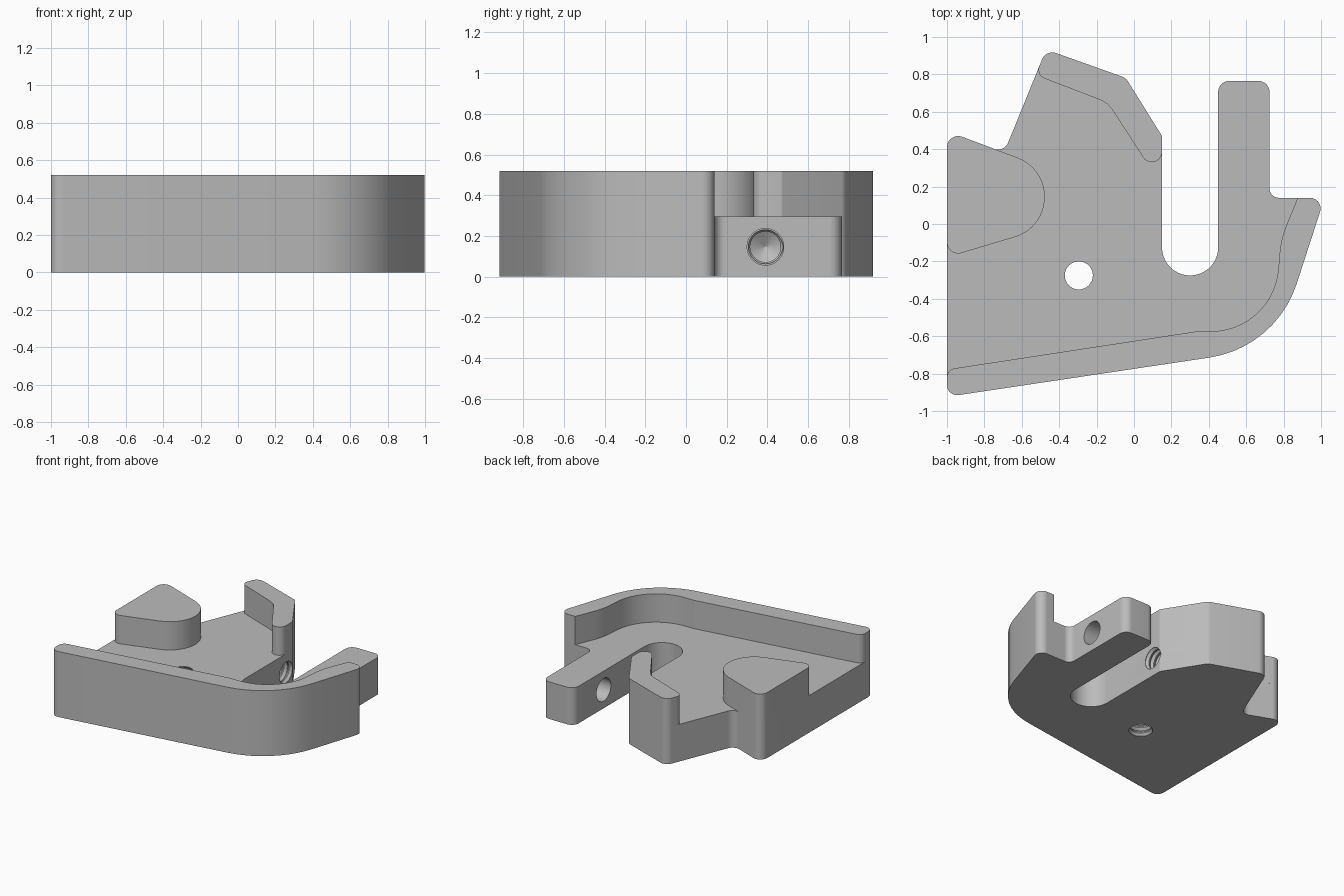
import bpy, bmesh, math
from mathutils import Vector, Matrix

if "Cube" in bpy.data.objects:
    bpy.data.objects.remove(bpy.data.objects["Cube"], do_unlink=True)

FLOOR, TOP = 0.295, 0.52

metal = bpy.data.materials.new("plain grey metal")
metal.use_nodes = True
metal.diffuse_color = (0.5, 0.5, 0.5, 1)
metal.node_tree.nodes["Principled BSDF"].inputs["Base Color"].default_value = (0.5, 0.5, 0.5, 1)


def rounded(corners):
    """Outline from (x, y, radius) corners, each replaced by a tangent arc."""
    out = []
    for i, (x, y, r) in enumerate(corners):
        p = Vector((x, y))
        if r == 0:
            out.append(p)
            continue
        a = (Vector(corners[i - 1][:2]) - p).normalized()
        b = (Vector(corners[(i + 1) % len(corners)][:2]) - p).normalized()
        half = a.angle(b) / 2
        centre = p + (a + b).normalized() * (r / math.sin(half))
        start = p + a * (r / math.tan(half)) - centre
        sweep = math.pi - 2 * half
        if a.x * b.y - a.y * b.x > 0:
            sweep = -sweep
        steps = max(4, math.ceil(abs(sweep) / math.radians(7)))
        for k in range(steps + 1):
            out.append(centre + Matrix.Rotation(sweep * k / steps, 2) @ start)
    return out


def finish(name, bm):
    bmesh.ops.recalc_face_normals(bm, faces=bm.faces)
    mesh = bpy.data.meshes.new(name)
    bm.to_mesh(mesh)
    bm.free()
    mesh.materials.append(metal)
    obj = bpy.data.objects.new(name, mesh)
    bpy.context.collection.objects.link(obj)
    return obj


def slab(name, corners, z0, z1):
    bm = bmesh.new()
    face = bm.faces.new([bm.verts.new((p.x, p.y, z0)) for p in rounded(corners)])
    top = bmesh.ops.extrude_face_region(bm, geom=[face], use_keep_orig=True)
    moved = [v for v in top["geom"] if isinstance(v, bmesh.types.BMVert)]
    bmesh.ops.translate(bm, verts=moved, vec=(0, 0, z1 - z0))
    return finish(name, bm)


def lathe(name, profile, place, sides=40):
    """Closed solid turned around z from (radius, height) pairs."""
    bm = bmesh.new()
    rings = [[bm.verts.new((r * math.cos(math.tau * k / sides),
                            r * math.sin(math.tau * k / sides), h))
              for k in range(sides)] for r, h in profile]
    for lo, hi in zip(rings, rings[1:]):
        for k in range(sides):
            n = (k + 1) % sides
            bm.faces.new((lo[k], lo[n], hi[n], hi[k]))
    bm.faces.new(rings[0])
    bm.faces.new(rings[-1])
    bm.transform(place)
    return finish(name, bm)


def thread(start, end, pitch=0.045):
    """Grooved profile of a tapped hole."""
    pts, h = [], start
    while h + pitch <= end:
        pts += [(0.075, h), (0.075, h + pitch * 0.2), (0.09, h + pitch * 0.6)]
        h += pitch
    return pts + [(0.075, h)]


def cut(target, cutter):
    mod = target.modifiers.new("cut", 'BOOLEAN')
    mod.operation = 'DIFFERENCE'
    mod.solver = 'EXACT'
    mod.object = cutter
    bpy.context.view_layer.objects.active = target
    bpy.ops.object.modifier_apply(modifier=mod.name)
    bpy.data.objects.remove(cutter, do_unlink=True)


# Corners shared by the plate and the raised parts
front_tip = (-1, -0.924, 0.055)
front_bend = (0.759, -0.661, 0.58)
right_tip = (1.019, 0.14, 0.057)
left_tip = (-1, 0.497, 0.06)
back_tip = (-0.47, 0.933, 0.06)
back_bend = (-0.044, 0.781, 0.06)
slot_lip = (0.15, 0.47, 0.02)

# Base plate with slot and arm
plate = slab("base_plate", [
    front_tip, front_bend, right_tip,
    (0.725, 0.14, 0.05), (0.725, 0.765, 0.06), (0.45, 0.765, 0.06),
    (0.45, -0.275, 0.1499), (0.15, -0.275, 0.1499),
    slot_lip, back_bend, back_tip, (-0.695, 0.381, 0.06), left_tip], 0, FLOOR)

# Raised front wall
front_wall = slab("front_wall", [
    front_tip, front_bend, right_tip,
    (0.875, 0.14, 0), (0.785, -0.08, 0.5), (0.745, -0.568, 0.36),
    (0.33, -0.575, 0.2), (-1, -0.778, 0.05)], FLOOR, TOP)

# Raised back wall beside the slot
back_wall = slab("back_wall", [
    back_tip, (-0.526, 0.796, 0.05), (-0.14, 0.648, 0.15),
    (0.15, 0.2, 0.055), slot_lip, back_bend], FLOOR, TOP)

# Raised pad on the side
side_pad = slab("side_pad", [
    left_tip, (-1, -0.178, 0.06), (0, 0.12, 0.224)], FLOOR, TOP)

# Tapped hole through the plate
cut(plate, lathe("plate_hole", thread(-0.0675, 0.4),
                 Matrix.Translation((-0.295, -0.275, 0))))

# Clearance hole in the arm, tapped blind hole across the slot
along_x = Matrix.Translation((0, 0.39, 0.147)) @ Matrix.Rotation(math.pi / 2, 4, 'Y')
cut(plate, lathe("arm_hole", [(0.09, 0.4), (0.09, 0.8)], along_x))
cut(plate, lathe("blind_hole", [(0.001, -0.26), (0.075, -0.215)] + thread(-0.2, 0.22),
                 along_x))

# Smooth rounds, crisp edges
bpy.ops.object.select_all(action='DESELECT')
for part in (plate, front_wall, back_wall, side_pad):
    part.select_set(True)
bpy.context.view_layer.objects.active = plate
bpy.ops.object.shade_smooth_by_angle(angle=math.radians(25))
